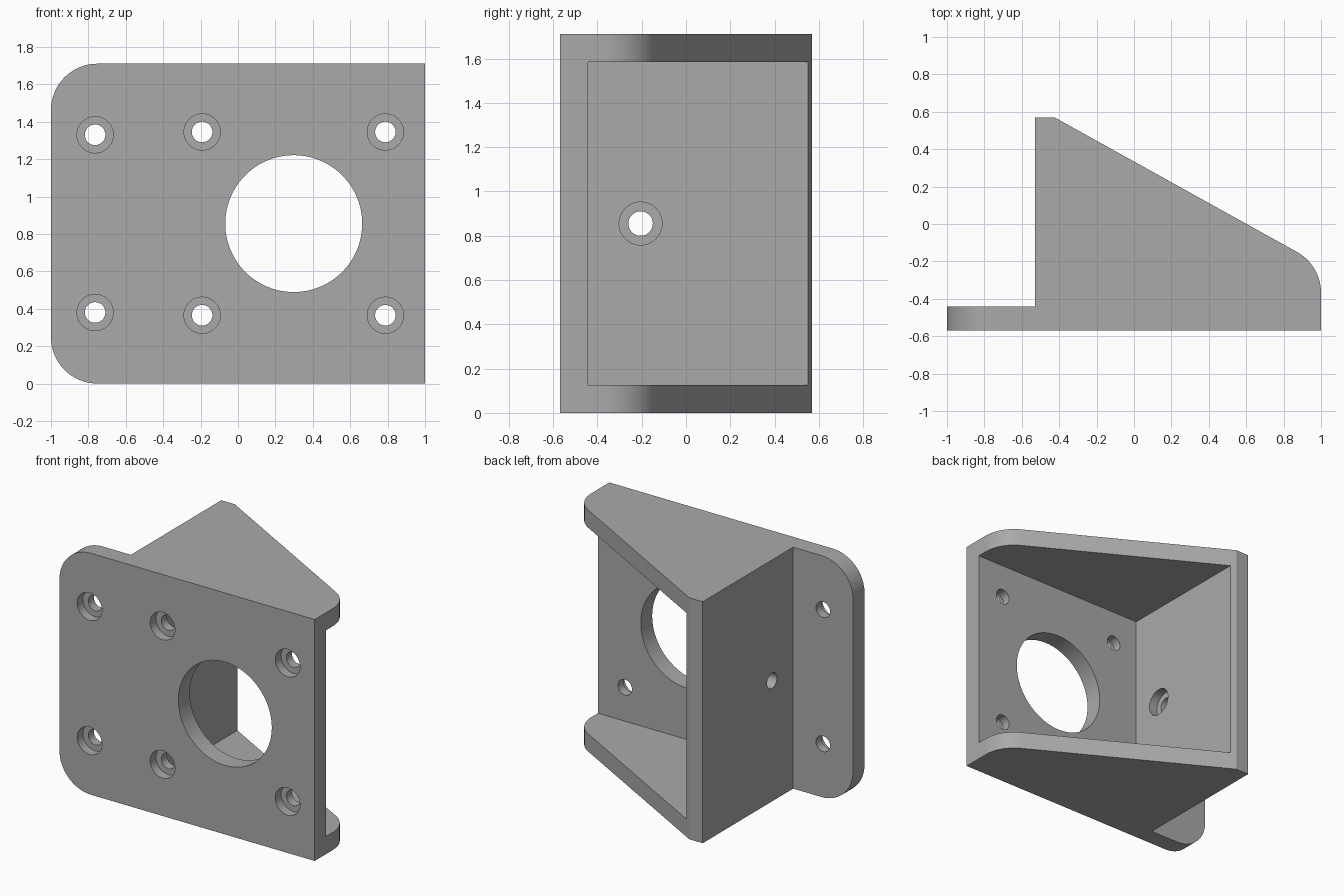
import bpy, bmesh, math
from mathutils import Matrix, Vector

if "Cube" in bpy.data.objects:
    bpy.data.objects.remove(bpy.data.objects["Cube"])

H, FRONT, PLATE_BACK = 1.71, -0.57, -0.442
WALL_OUT, WALL_IN = -0.53, -0.39

grey = bpy.data.materials.new("plain grey")
grey.diffuse_color = (0.4, 0.4, 0.4, 1)
grey.use_nodes = True
grey.node_tree.nodes["Principled BSDF"].inputs["Base Color"].default_value = grey.diffuse_color


def make(name, bm):
    bmesh.ops.recalc_face_normals(bm, faces=bm.faces)
    me = bpy.data.meshes.new(name)
    bm.to_mesh(me)
    bm.free()
    me.materials.append(grey)
    ob = bpy.data.objects.new(name, me)
    bpy.context.collection.objects.link(ob)
    return ob


def cut(target, cutter):
    mod = target.modifiers.new("cut", "BOOLEAN")
    mod.operation, mod.solver, mod.object = "DIFFERENCE", "EXACT", cutter
    bpy.context.view_layer.objects.active = target
    bpy.ops.object.modifier_apply(modifier=mod.name)
    bpy.data.objects.remove(cutter)


def cylinder(start, end, r, seg=48):
    a, b = Vector(start), Vector(end)
    rot = (b - a).to_track_quat("Z", "Y").to_matrix().to_4x4()
    bm = bmesh.new()
    bmesh.ops.create_cone(bm, cap_ends=True, segments=seg, radius1=r, radius2=r,
                          depth=(b - a).length,
                          matrix=Matrix.Translation((a + b) / 2) @ rot)
    return make("hole_cutter", bm)


# Body: plan profile of plate and gusset, extruded upward
R, CX, CY = 0.25, 0.75, -0.368
profile = [(-1, FRONT), (1, FRONT)]
for i in range(17):
    t = math.radians(60.8) * i / 16
    profile.append((CX + R * math.cos(t), CY + R * math.sin(t)))
profile += [(-0.425, 0.57), (WALL_OUT, 0.57), (WALL_OUT, PLATE_BACK), (-1, PLATE_BACK)]
bm = bmesh.new()
base = bm.faces.new([bm.verts.new((x, y, 0)) for x, y in profile])
ext = bmesh.ops.extrude_face_region(bm, geom=[base])
bmesh.ops.translate(bm, vec=(0, 0, H),
                    verts=[g for g in ext["geom"] if isinstance(g, bmesh.types.BMVert)])
# Rounded corners on the free end of the plate
corners = [e for e in bm.edges if all(v.co.x < -0.99 for v in e.verts)
           and abs(e.verts[0].co.z - e.verts[1].co.z) < 0.01]
bmesh.ops.bevel(bm, geom=corners, offset=0.248, segments=16, profile=0.5, affect="EDGES")
bracket = make("motor_bracket", bm)

# Pocket between the two gussets
bm = bmesh.new()
lo, hi = Vector((WALL_IN, PLATE_BACK, 0.125)), Vector((1.3, 0.9, H - 0.125))
bmesh.ops.create_cube(bm, size=1, matrix=Matrix.Translation((lo + hi) / 2)
                      @ Matrix.Diagonal((*(hi - lo), 1)))
cut(bracket, make("pocket_cutter", bm))

# Large bore in the plate
cut(bracket, cylinder((0.298, -0.7, 0.855), (0.298, -0.35, 0.855), 0.366, 96))

# Counterbored screw holes in the plate
for x, dz in ((-0.764, 0.475), (-0.192, 0.49), (0.788, 0.49)):
    for z in (H / 2 - dz, H / 2 + dz):
        cut(bracket, cylinder((x, -0.7, z), (x, -0.35, z), 0.055))
        cut(bracket, cylinder((x, -0.7, z), (x, FRONT + 0.065, z), 0.097))

# Counterbored hole in the side wall, recess on the inside
cut(bracket, cylinder((-0.65, -0.205, H / 2), (-0.3, -0.205, H / 2), 0.055))
cut(bracket, cylinder((WALL_IN - 0.065, -0.205, H / 2), (-0.3, -0.205, H / 2), 0.097))

bracket.select_set(True)
bpy.context.view_layer.objects.active = bracket
bpy.ops.object.shade_smooth_by_angle(angle=math.radians(25))
